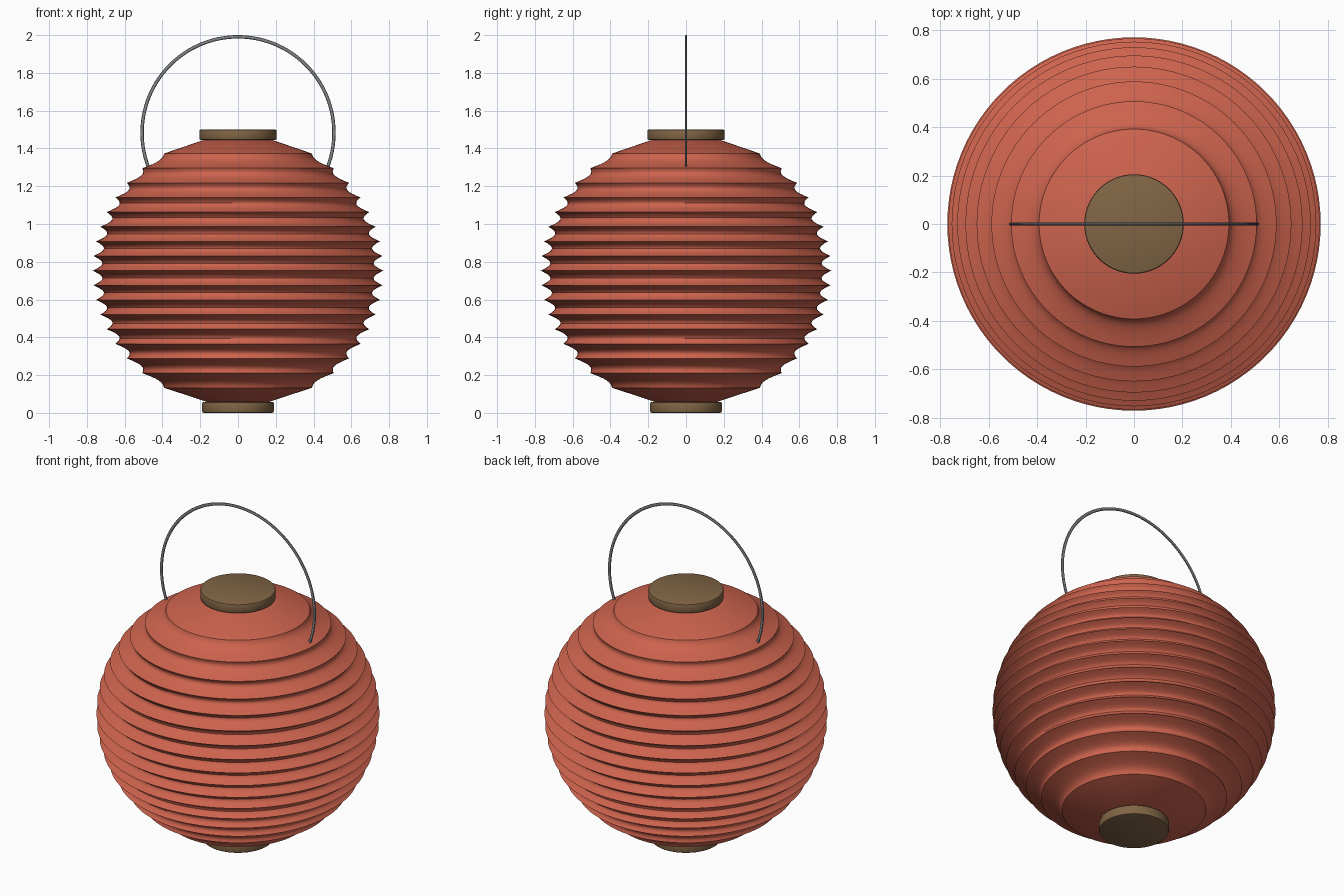
import bpy, bmesh, math
from mathutils import Vector

if "Cube" in bpy.data.objects:
    bpy.data.objects.remove(bpy.data.objects["Cube"])


def material(name, rgb):
    mat = bpy.data.materials.new(name)
    mat.use_nodes = True
    mat.diffuse_color = (*rgb, 1)
    mat.node_tree.nodes["Principled BSDF"].inputs["Base Color"].default_value = (*rgb, 1)
    return mat


RED = material("red paper", (0.61, 0.125, 0.075))
WOOD = material("brown wood", (0.22, 0.13, 0.06))
WIRE = material("grey wire", (0.22, 0.23, 0.24))


def finish(name, bm, mat):
    """Turn a bmesh into a smooth-shaded object with sharp creases."""
    bmesh.ops.remove_doubles(bm, verts=bm.verts, dist=1e-5)
    bmesh.ops.recalc_face_normals(bm, faces=bm.faces)
    mesh = bpy.data.meshes.new(name)
    bm.to_mesh(mesh)
    bm.free()
    mesh.materials.append(mat)
    obj = bpy.data.objects.new(name, mesh)
    bpy.context.collection.objects.link(obj)
    bpy.ops.object.select_all(action="DESELECT")
    obj.select_set(True)
    bpy.context.view_layer.objects.active = obj
    bpy.ops.object.shade_smooth_by_angle(angle=math.radians(35))
    return obj


def lathe(name, profile, mat, steps=96):
    """Spin a (radius, height) profile around the vertical axis."""
    bm = bmesh.new()
    verts = [bm.verts.new((r, 0, z)) for r, z in profile]
    edges = [bm.edges.new(pair) for pair in zip(verts, verts[1:])]
    bmesh.ops.spin(bm, geom=verts + edges, cent=(0, 0, 0), axis=(0, 0, 1),
                   angle=math.tau, steps=steps)
    return finish(name, bm, mat)


# Pleated paper shade: concave folds hung between ribs on an ellipsoid
MID, HALF_SPAN, FOLDS, FOLD_STEPS = 0.753, 0.62, 16, 8
WIDE, TALL = 0.77, 0.72


def rib(i):
    z = -HALF_SPAN + 2 * HALF_SPAN * i / FOLDS
    return WIDE * math.sqrt(1 - (z / TALL) ** 2), MID + z


profile = [(0.0, 0.055), (0.16, 0.057)]
for i in range(FOLDS):
    (r0, z0), (r1, z1) = rib(i), rib(i + 1)
    depth = 0.05 * (r0 + r1) / 2 / WIDE
    for k in range(FOLD_STEPS):
        t = k / FOLD_STEPS
        profile.append((r0 + (r1 - r0) * t - depth * math.sin(math.pi * t),
                        z0 + (z1 - z0) * t))
profile += [rib(FOLDS), (0.17, 1.449), (0.0, 1.452)]
lathe("paper_shade", profile, RED)


# Wooden end discs with eased rims
def disc(name, radius, low, high, ease=0.008):
    lathe(name, [(0, low), (radius - ease, low), (radius - ease * 0.3, low + ease * 0.3),
                 (radius, low + ease), (radius, high - ease),
                 (radius - ease * 0.3, high - ease * 0.3), (radius - ease, high), (0, high)], WOOD)


disc("top_disc", 0.205, 1.445, 1.5)
disc("bottom_disc", 0.19, 0.0, 0.058)

# Wire handle: a flattened oval section swept along an arc
CENTRE, RADIUS = Vector((0, 0, 1.483)), 0.508
drop = math.asin((CENTRE.z - 1.3) / RADIUS)
start, sweep = -drop, math.pi + 2 * drop
bm = bmesh.new()
ring = []
for k in range(10):
    a = math.tau * k / 10
    r = RADIUS + 0.009 * math.cos(a)
    ring.append(bm.verts.new((r * math.cos(start), 0.006 * math.sin(a),
                              CENTRE.z + r * math.sin(start))))
cap = bm.faces.new(ring)
out = bmesh.ops.spin(bm, geom=[cap], cent=CENTRE, axis=(0, -1, 0),
                     angle=sweep, steps=72)
finish("wire_handle", bm, WIRE)
